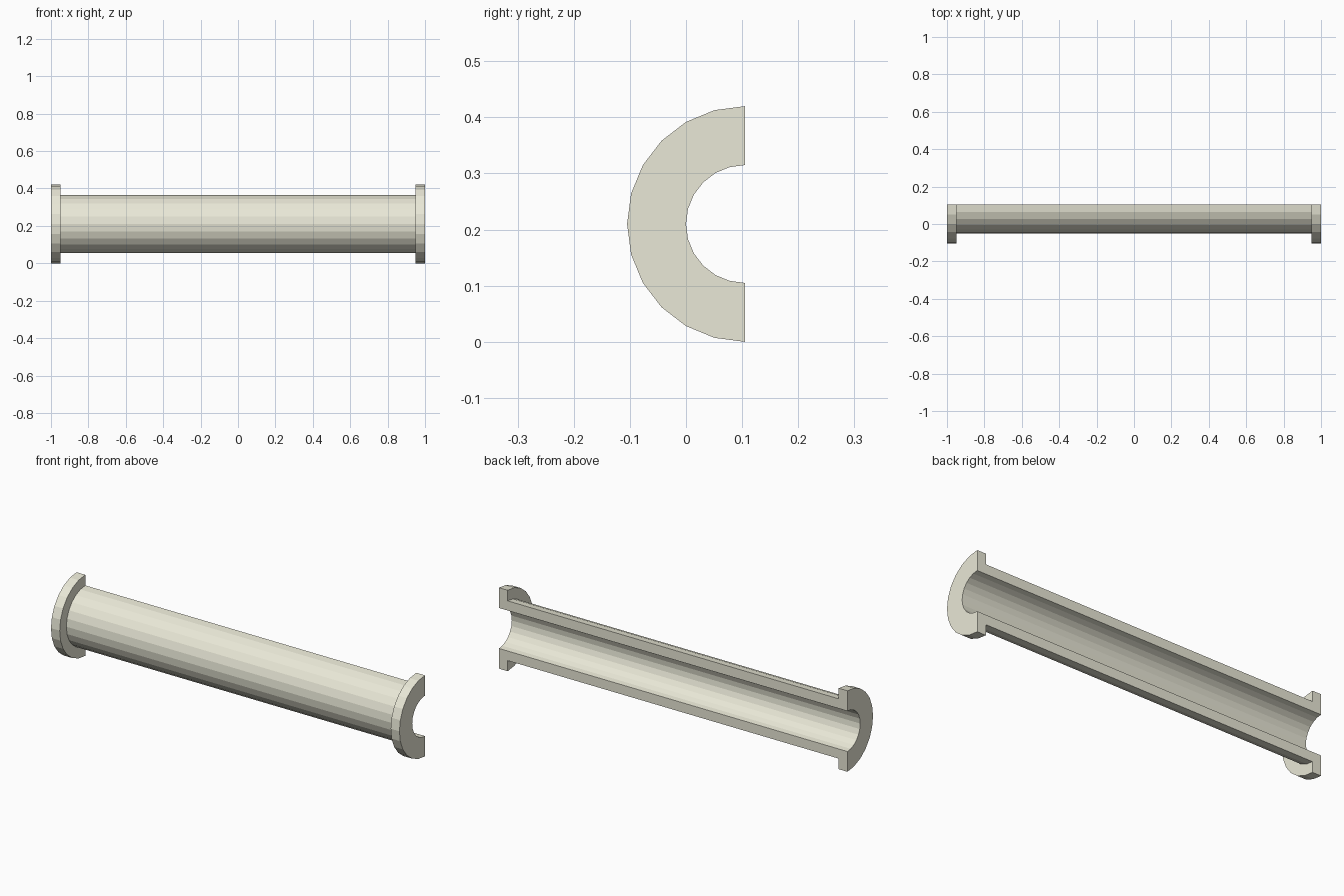
import bpy, bmesh, math

if "Cube" in bpy.data.objects:
    bpy.data.objects.remove(bpy.data.objects["Cube"])

R_FLANGE, R_PIPE, R_BORE = 0.21, 0.155, 0.105
CY, CZ = 0.105, 0.21      # pipe axis
SEGMENTS = 12             # facets over the half turn

# Lengthwise section (x, radius): straight bore with a flange at each end
half = [(0.95, R_PIPE), (0.95, R_FLANGE), (1.0, R_FLANGE), (1.0, R_BORE)]
profile = half + [(-x, r) for x, r in reversed(half)]

# Sweep the section half a turn around the pipe axis
bm = bmesh.new()
rings = []
for i in range(SEGMENTS + 1):
    a = math.pi * i / SEGMENTS
    rings.append([bm.verts.new((x, CY - r * math.sin(a), CZ + r * math.cos(a)))
                  for x, r in profile])
n = len(profile)
for a, b in zip(rings, rings[1:]):
    for j in range(n):
        k = (j + 1) % n
        bm.faces.new((a[j], a[k], b[k], b[j]))

# Flat cut faces along the back
bm.faces.new(rings[0])
bm.faces.new(rings[-1])
bmesh.ops.recalc_face_normals(bm, faces=bm.faces[:])

mesh = bpy.data.meshes.new("flanged_half_pipe")
bm.to_mesh(mesh)
bm.free()
pipe = bpy.data.objects.new("flanged_half_pipe", mesh)
bpy.context.collection.objects.link(pipe)

# Pale cream finish
mat = bpy.data.materials.new("cream")
mat.diffuse_color = (0.82, 0.81, 0.68, 1)
mat.use_nodes = True
mat.node_tree.nodes["Principled BSDF"].inputs["Base Color"].default_value = mat.diffuse_color
mesh.materials.append(mat)
